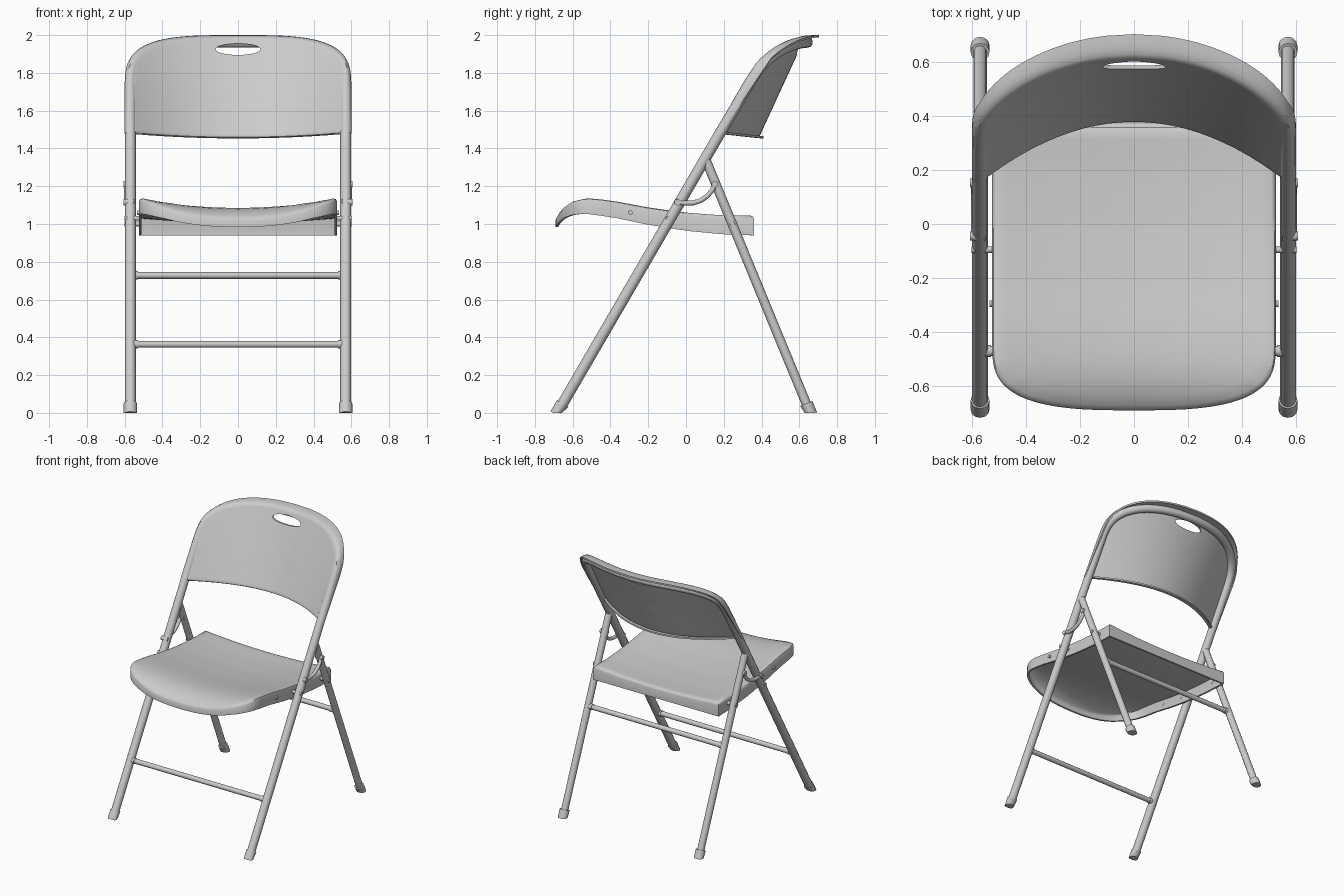
import bpy, bmesh, math
from mathutils import Vector

if "Cube" in bpy.data.objects:
    bpy.data.objects.remove(bpy.data.objects["Cube"])

grey = bpy.data.materials.new("light grey")
grey.diffuse_color = (0.6, 0.6, 0.6, 1)
grey.use_nodes = True
grey.node_tree.nodes["Principled BSDF"].inputs["Base Color"].default_value = grey.diffuse_color


def finish(ob, name):
    ob.name = name
    ob.data.materials.clear()
    ob.data.materials.append(grey)
    bpy.ops.object.select_all(action='DESELECT')
    ob.select_set(True)
    bpy.context.view_layer.objects.active = ob
    return ob


def smooth(ob):
    bpy.ops.object.shade_smooth_by_angle(angle=math.radians(45))


def tube(name, pts, r, floor=False):
    """Round tube with closed ends through a list of points."""
    cu = bpy.data.curves.new(name, 'CURVE')
    cu.dimensions = '3D'
    cu.bevel_depth, cu.bevel_resolution, cu.use_fill_caps = r, 4, True
    sp = cu.splines.new('POLY')
    sp.points.add(len(pts) - 1)
    for p, q in zip(sp.points, pts):
        p.co = (*q, 1)
    ob = bpy.data.objects.new(name, cu)
    bpy.context.collection.objects.link(ob)
    finish(ob, name)
    bpy.ops.object.convert(target='MESH')
    ob = finish(bpy.context.object, name)
    if floor:
        for v in ob.data.vertices:
            v.co.z = max(v.co.z, 0)
    smooth(ob)
    return ob


def interp(pts, t):
    for (a, fa), (b, fb) in zip(pts, pts[1:]):
        if t <= b:
            k = max(0, (t - a) / (b - a))
            return fa + (fb - fa) * k
    return pts[-1][1]


def arch(a, b, n, steps):
    """Half superellipse from +a to -a, rising to b."""
    out = []
    for i in range(steps + 1):
        t = math.pi * i / steps
        c, s = math.cos(t), max(0, math.sin(t))
        out.append((math.copysign(abs(c) ** (2 / n), c) * a, s ** (2 / n) * b))
    return out


def shell(name, outline, centre, rings, place, facing, thick):
    """Thin dished shell made of concentric copies of an outline."""
    bm = bmesh.new()
    loops = []
    for s, d in rings:
        loops.append([bm.verts.new(place(centre[0] + (x - centre[0]) * s,
                                         centre[1] + (w - centre[1]) * s, d)) for x, w in outline])
    mid = bm.verts.new(place(*centre, 0))
    n = len(outline)
    for i in range(n):
        j = (i + 1) % n
        bm.faces.new((mid, loops[0][i], loops[0][j]))
        for a, b in zip(loops, loops[1:]):
            bm.faces.new((a[i], b[i], b[j], a[j]))
    bm.normal_update()
    if sum((f.normal.dot(facing) * f.calc_area() for f in bm.faces)) < 0:
        bmesh.ops.reverse_faces(bm, faces=bm.faces[:])
    me = bpy.data.meshes.new(name)
    bm.to_mesh(me)
    bm.free()
    ob = bpy.data.objects.new(name, me)
    bpy.context.collection.objects.link(ob)
    finish(ob, name)
    m = ob.modifiers.new("thickness", 'SOLIDIFY')
    m.thickness, m.offset = thick, -1
    bpy.ops.object.modifier_apply(modifier=m.name)
    return ob


inner = [(k / 10, 0) for k in range(1, 10)]


# Backrest: curved panel with a lip rolled backwards
def back_y(x, z):
    side = 0.145 + 0.582 * (z - 1.48)
    mid = 0.37 + 0.46 * (z - 1.45)
    return side + (mid - side) * (1 - (min(abs(x), 0.57) / 0.57) ** 2)


def place_back(x, z, d):
    lip = 0.04 + 0.04 * max(0, min(1, (z - 1.46) / 0.5))
    return Vector((x, back_y(x, z) + d * lip, z))


outline = [(x, 1.7 + h) for x, h in arch(0.6, 0.3, 3.5, 64)]
outline += [(-0.6, 1.62), (-0.6, 1.55)]
outline += [(x, 1.48 - 0.027 * (1 - (x / 0.6) ** 2)) for x in [-0.6 + 0.05 * k for k in range(25)]]
outline += [(0.6, 1.55), (0.6, 1.62)]
back = shell("backrest", outline, (0, 1.72),
             inner + [(0.945, 0), (0.975, 0.12), (0.993, 0.35), (1, 0.65), (1, 1)],
             place_back, Vector((0, -1, 0)), 0.012)

# Hand hole cut through the backrest
bpy.ops.mesh.primitive_cylinder_add(vertices=48, radius=1, depth=0.3, location=(0, 0.6, 1.925),
                                    rotation=(math.pi / 2, 0, 0))
cutter = bpy.context.object
cutter.name = "hole_cutter"
cutter.scale = (0.118, 0.03, 1)
cutter.hide_render = True
finish(back, "backrest")
m = back.modifiers.new("hand hole", 'BOOLEAN')
m.operation, m.object, m.solver = 'DIFFERENCE', cutter, 'EXACT'
bpy.context.view_layer.update()
bpy.ops.object.modifier_apply(modifier=m.name)
bpy.data.objects.remove(cutter)
smooth(back)

# Seat: saddle-shaped shell with a skirt, open underneath
top = [(-0.69, 1.09), (-0.65, 1.115), (-0.6, 1.133), (-0.52, 1.14), (-0.4, 1.128), (-0.2, 1.09),
       (0, 1.062), (0.2, 1.047), (0.36, 1.045)]
skirt = [(-0.69, 0.047), (-0.6, 0.075), (-0.5, 0.088), (0.36, 0.105)]


def place_seat(x, y, d):
    dip = interp([(-0.69, 0.06), (0.36, 0.025)], y) * (1 - (x / 0.525) ** 2)
    if y > 0:
        dip *= 1 - d
    return Vector((x, y, interp(top, y) - dip - d * interp(skirt, y)))


outline = [(x, -0.45 - h) for x, h in arch(0.525, 0.24, 3, 56)]
outline += [(-0.525, -0.45 + 0.08 * k) for k in range(1, 10)]
outline += [(-0.525 + 0.05 * k, 0.36) for k in range(22)]
outline += [(0.525, 0.27 - 0.08 * k) for k in range(9)]
seat = shell("seat", outline, (0, -0.1), inner + [(0.97, 0), (0.99, 0.06), (1, 0.2), (1, 1)],
             place_seat, Vector((0, 0, 1)), 0.014)
smooth(seat)


# Front frame: one bent tube from foot to foot around the backrest
def front_y(z):
    return -0.67 + 0.582 * (z - 0.02)


def rear_y(z):
    return 0.245 - 0.412 * (z - 1.0)


bend = [(x, back_y(x, 1.7 + h) + 0.037, 1.7 + h) for x, h in arch(0.57, 0.262, 3.5, 48)][1:-1]
tube("front_frame", [(0.57, front_y(0.03), 0.03), (0.57, front_y(1.48), 1.48)] + bend
     + [(-0.57, front_y(1.48), 1.48), (-0.57, front_y(0.03), 0.03)], 0.029)

# Crossbars between the legs
tube("front_crossbar", [(-0.57, front_y(0.363), 0.363), (0.57, front_y(0.363), 0.363)], 0.018)
tube("rear_crossbar", [(-0.57, rear_y(0.728), 0.728), (0.57, rear_y(0.728), 0.728)], 0.018)

for s, side in ((1, "right"), (-1, "left")):
    # Rear legs and feet
    tube("rear_leg_" + side, [(s * 0.57, rear_y(z), z) for z in (0.03, 1.335)], 0.025)
    for name, f in (("front_foot_", front_y), ("rear_foot_", rear_y)):
        tube(name + side, [(s * 0.57, f(z), z) for z in (-0.01, 0.05)], 0.035, True)
    # Curved folding link on the outside of the legs
    link = [(-0.045, 1.115), (0.0, 1.11), (0.04, 1.112), (0.08, 1.125), (0.115, 1.15),
            (0.14, 1.18), (0.152, 1.21)]
    tube("folding_link_" + side, [(s * 0.59, y, z) for y, z in link], 0.013)
    # Pivot pins, rivets and crossbar collars
    for name, y, z, a, b, r in (("link_front_pin_", -0.045, 1.115, 0.55, 0.607, 0.017),
                                ("link_rear_pin_", 0.152, 1.21, 0.55, 0.607, 0.017),
                                ("seat_front_pin_", -0.095, 1.03, 0.51, 0.602, 0.012),
                                ("seat_rear_pin_", 0.245, 1.0, 0.51, 0.6, 0.014),
                                ("seat_rivet_", -0.295, 1.06, 0.51, 0.536, 0.012),
                                ("front_collar_", front_y(0.363), 0.363, 0.53, 0.56, 0.022),
                                ("rear_collar_", rear_y(0.728), 0.728, 0.53, 0.56, 0.022)):
        tube(name + side, [(s * a, y, z), (s * b, y, z)], r)
